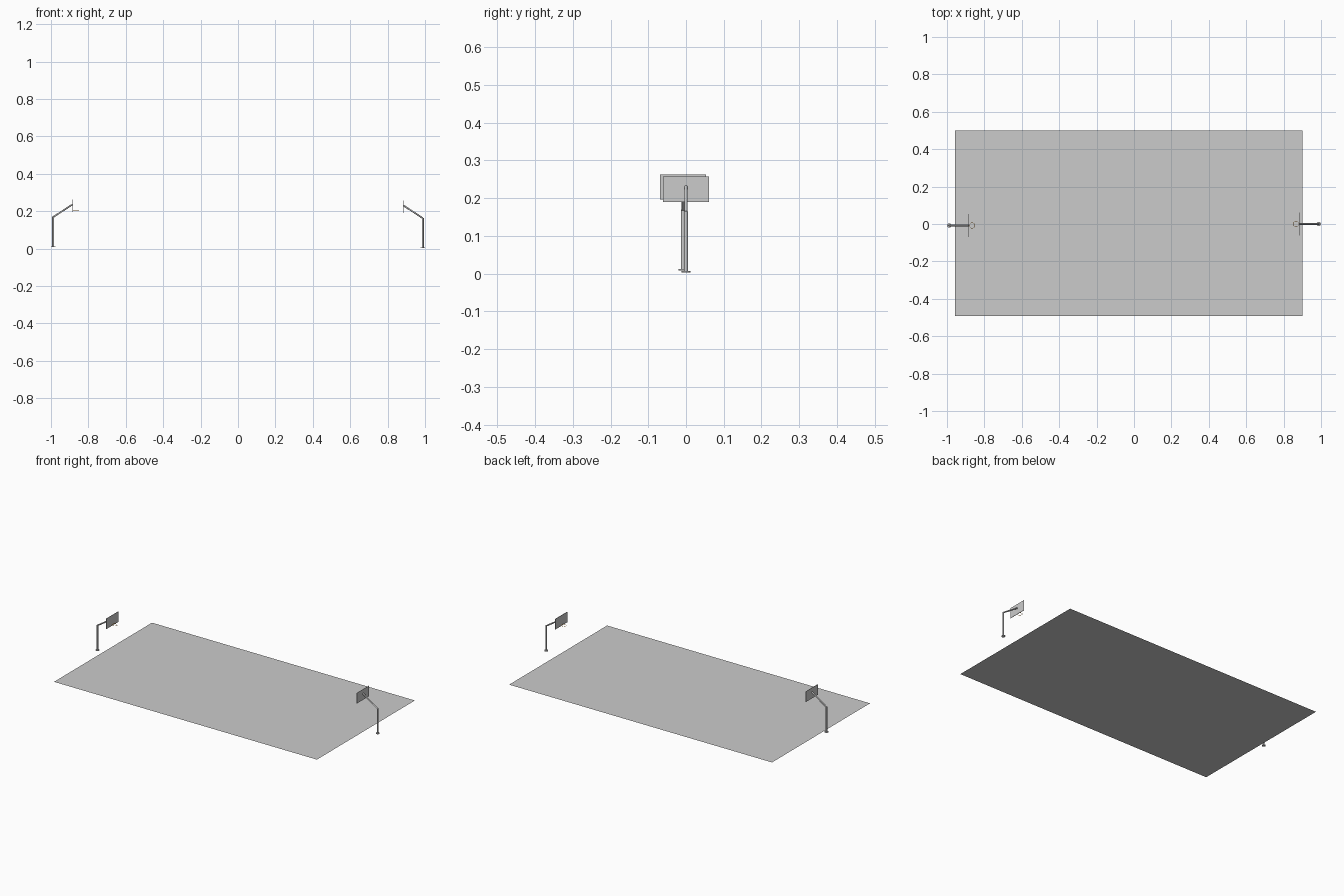
import bpy, bmesh, math
from mathutils import Vector

if "Cube" in bpy.data.objects:
    bpy.data.objects.remove(bpy.data.objects["Cube"])


def rod(name, a, b, r):
    """Closed cylinder between two points."""
    a, b = Vector(a), Vector(b)
    d = b - a
    bpy.ops.mesh.primitive_cylinder_add(vertices=16, radius=r, depth=d.length, location=(a + b) / 2)
    o = bpy.context.object
    o.name = name
    o.rotation_euler = d.to_track_quat('Z', 'Y').to_euler()
    bpy.ops.object.shade_smooth_by_angle()
    return o


def box(name, loc, size):
    bpy.ops.mesh.primitive_cube_add(size=1, location=loc)
    o = bpy.context.object
    o.name = name
    o.scale = size
    return o


orange = bpy.data.materials.new("rim_orange")
orange.diffuse_color = (0.9, 0.4, 0.05, 1)
orange.use_nodes = True
orange.node_tree.nodes["Principled BSDF"].inputs["Base Color"].default_value = orange.diffuse_color

# Court surface: a single flat sheet
bpy.ops.mesh.primitive_plane_add(size=1, location=(-0.028, 0.004, 0))
court = bpy.context.object
court.name = "court"
court.scale = (1.86, 0.99, 1)


def hoop_stand(side, s, x, y, z):
    """One stand; s = direction from the pole towards the court."""
    # Base plate, upright and sloping arm
    rod(side + "_base", (x, y, z), (x, y, z + 0.004), 0.0115)
    rod(side + "_pole", (x, y, z + 0.004), (x, y, z + 0.162), 0.005)
    rod(side + "_arm", (x, y, z + 0.16), (x + s * 0.104, y, z + 0.228), 0.0043)
    # Backboard
    bx = x + s * 0.105
    box(side + "_backboard", (bx, y, z + 0.221), (0.002, 0.121, 0.067))
    # Thin rim in front of the board
    bpy.ops.mesh.primitive_torus_add(major_radius=0.015, minor_radius=0.0008,
                                     major_segments=24, minor_segments=6,
                                     location=(bx + s * 0.018, y, z + 0.196))
    rim = bpy.context.object
    rim.name = side + "_rim"
    rim.data.materials.append(orange)
    bpy.ops.object.shade_smooth_by_angle()


hoop_stand("left", 1, -0.9885, -0.008, 0.0085)
hoop_stand("right", -1, 0.9885, 0.0, 0.0025)
